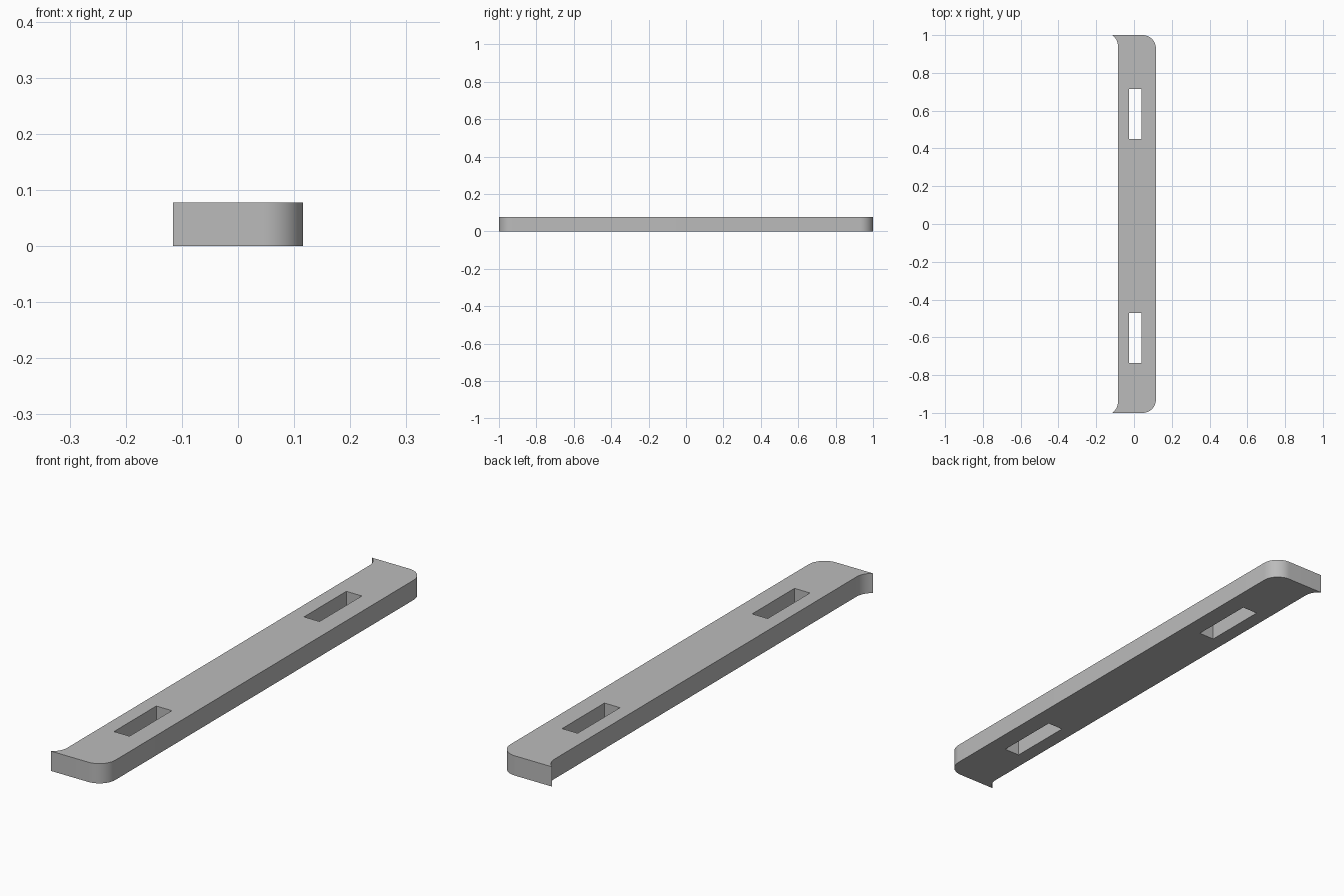
import bpy
import bmesh
from math import cos, sin, pi, acos, sqrt

cube = bpy.data.objects.get("Cube")
if cube:
    bpy.data.objects.remove(cube, do_unlink=True)

HEIGHT = 0.078
RIGHT, BODY_LEFT, TIP = 0.116, -0.085, -0.116
RADIUS = 0.07
SEGMENTS = 12


def arc(cx, cy, r, start, end):
    """Points along a circular arc."""
    steps = [start + (end - start) * i / SEGMENTS for i in range(SEGMENTS + 1)]
    return [(cx + r * cos(a), cy + r * sin(a)) for a in steps]


def add_loop(bm, points):
    """Closed loop of edges at ground level."""
    verts = [bm.verts.new((x, y, 0)) for x, y in points]
    return [bm.edges.new((v, verts[i - 1])) for i, v in enumerate(verts)]


# Half outline: rounded outer corner, then the flared lip on the other side
lip_x = BODY_LEFT - RADIUS
lip_y = 1 - sqrt(RADIUS ** 2 - (TIP - lip_x) ** 2)
half = arc(RIGHT - RADIUS, 1 - RADIUS, RADIUS, 0, pi / 2)
half += arc(lip_x, lip_y, RADIUS, acos((TIP - lip_x) / RADIUS), 0)
outline = half + [(x, -y) for x, y in reversed(half)]

# Flat plan with two through slots
bm = bmesh.new()
edges = add_loop(bm, outline)
for y0, y1 in ((0.45, 0.714), (-0.735, -0.471)):
    edges += add_loop(bm, [(-0.027, y0), (0.041, y0), (0.041, y1), (-0.027, y1)])
bmesh.ops.triangle_fill(bm, edges=edges, use_beauty=True, normal=(0, 0, 1))

# Raise the plan to full thickness
raised = bmesh.ops.extrude_face_region(bm, geom=bm.faces[:], use_keep_orig=True)
top = [g for g in raised["geom"] if isinstance(g, bmesh.types.BMVert)]
bmesh.ops.translate(bm, verts=top, vec=(0, 0, HEIGHT))
bmesh.ops.recalc_face_normals(bm, faces=bm.faces[:])

mesh = bpy.data.meshes.new("slotted_bar")
bm.to_mesh(mesh)
bm.free()
bar = bpy.data.objects.new("slotted_bar", mesh)
bpy.context.collection.objects.link(bar)

# Plain grey finish
grey = bpy.data.materials.new("plain_grey")
grey.use_nodes = True
color = (0.5, 0.5, 0.5, 1)
grey.diffuse_color = color
grey.node_tree.nodes["Principled BSDF"].inputs["Base Color"].default_value = color
mesh.materials.append(grey)

# Smooth curved walls, crisp edges
bpy.ops.object.select_all(action="DESELECT")
bar.select_set(True)
bpy.context.view_layer.objects.active = bar
bpy.ops.object.shade_smooth_by_angle(angle=pi / 6)
